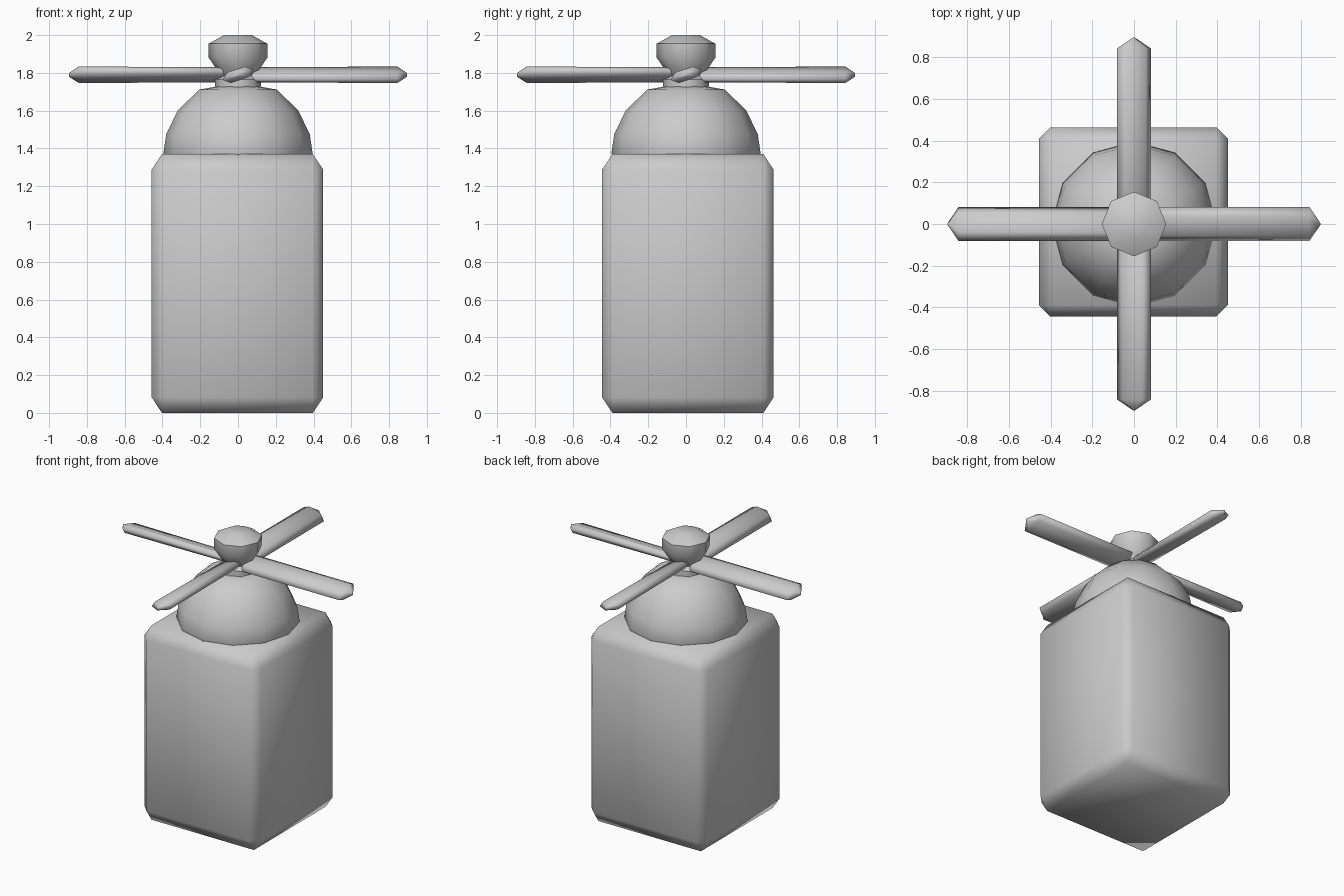
import bpy, bmesh, math
from mathutils import Matrix

if "Cube" in bpy.data.objects:
    bpy.data.objects.remove(bpy.data.objects["Cube"])


def finish(name, bm, angle=180):
    bmesh.ops.recalc_face_normals(bm, faces=bm.faces[:])
    mesh = bpy.data.meshes.new(name)
    bm.to_mesh(mesh)
    bm.free()
    obj = bpy.data.objects.new(name, mesh)
    bpy.context.collection.objects.link(obj)
    bpy.ops.object.select_all(action='DESELECT')
    obj.select_set(True)
    bpy.context.view_layer.objects.active = obj
    if angle >= 180:
        bpy.ops.object.shade_smooth()
    else:
        bpy.ops.object.shade_smooth_by_angle(angle=math.radians(angle))
    return obj


def loft(name, rings, angle=180):
    """Skin equal-length rings of points and cap both ends."""
    bm = bmesh.new()
    loops = [[bm.verts.new(p) for p in ring] for ring in rings]
    n = len(loops[0])
    for a, b in zip(loops, loops[1:]):
        for i in range(n):
            j = (i + 1) % n
            bm.faces.new((a[i], a[j], b[j], b[i]))
    bm.faces.new(loops[0])
    bm.faces.new(loops[-1])
    return finish(name, bm, angle)


def lathe(name, profile, sides, angle=180):
    rings = [[(r * math.cos(2 * math.pi * i / sides),
               r * math.sin(2 * math.pi * i / sides), z)
              for i in range(sides)] for r, z in profile]
    return loft(name, rings, angle)


# Tall body block with one-segment bevels stretched along its height
bm = bmesh.new()
bmesh.ops.create_cube(bm, size=1)
bmesh.ops.bevel(bm, geom=bm.edges[:], offset=0.06, segments=1,
                profile=0.5, affect='EDGES')
bmesh.ops.transform(bm, verts=bm.verts[:],
                    matrix=Matrix.Translation((-0.003, 0.01, 0.685))
                    @ Matrix.Diagonal((0.908, 0.908, 1.37, 1)))
finish("body", bm)

# Twelve-sided dome
lathe("dome", [(0.39, 1.36), (0.395, 1.375), (0.38, 1.475),
               (0.32, 1.60), (0.205, 1.712), (0.11, 1.728)], 12)

# Rotor mast: collar, pinched neck and flared cap
lathe("rotor_hub", [(0.122, 1.71), (0.122, 1.765), (0.092, 1.785),
                    (0.107, 1.81), (0.155, 1.88), (0.155, 1.955),
                    (0.073, 2.0)], 8, 47)

# Four pitched rotor blades with pointed tips
section = [(0.086, 0), (0.05, 0.03), (-0.05, 0.03),
           (-0.086, 0), (-0.05, -0.03), (0.05, -0.03)]
stations = [(0.03, 0.1, 0.1), (0.085, 1, 0.85), (0.843, 1, 1), (0.895, 0.06, 0.3)]
for k in range(4):
    turn = (Matrix.Translation((0, 0, 1.79))
            @ Matrix.Rotation(k * math.pi / 2, 4, 'Z')
            @ Matrix.Rotation(math.radians(18), 4, 'X'))
    blade = loft(f"rotor_blade_{k + 1}",
                 [[(x, y * sy, z * sz) for y, z in section]
                  for x, sy, sz in stations])
    blade.data.transform(turn)
